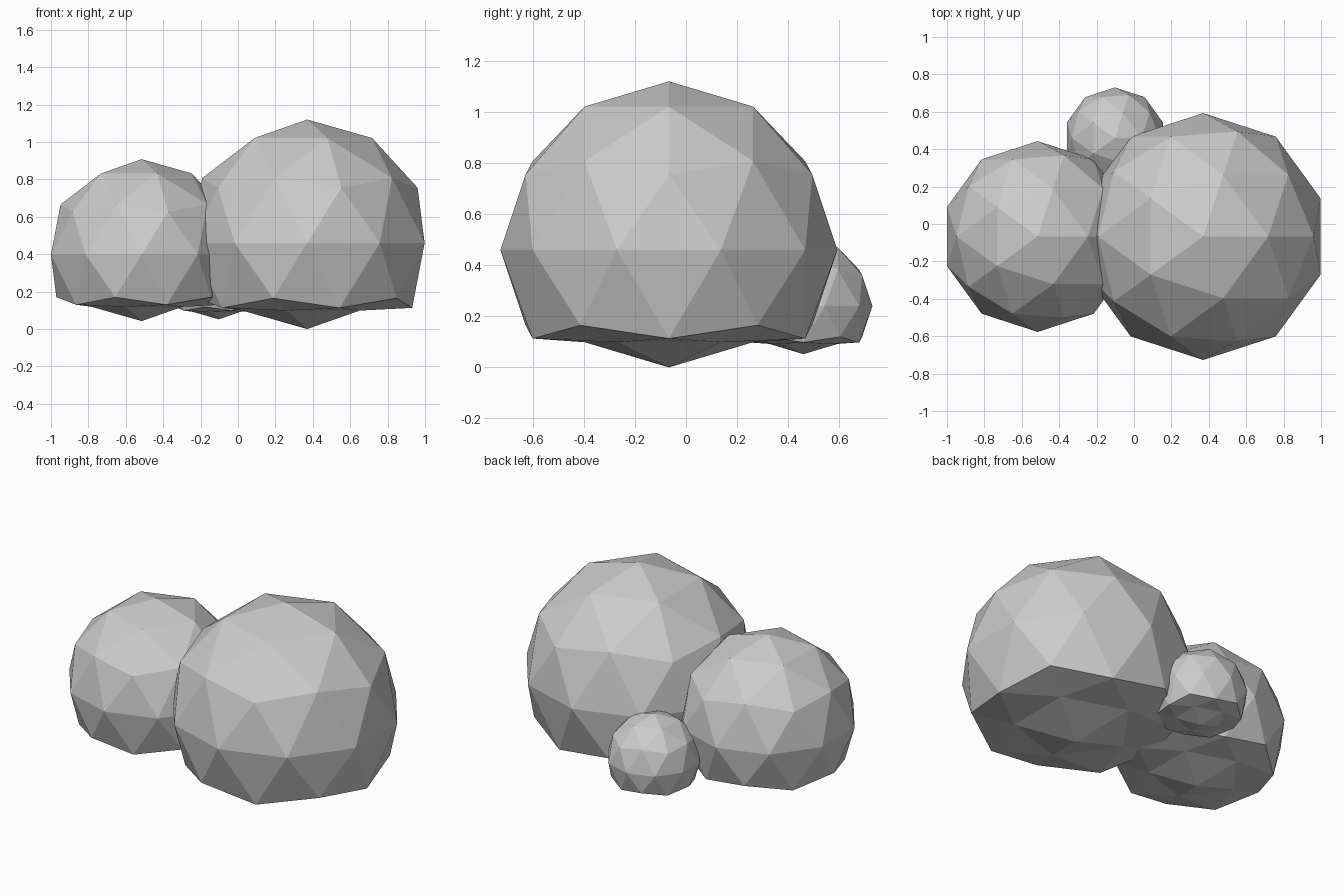
import bpy

if "Cube" in bpy.data.objects:
    bpy.data.objects.remove(bpy.data.objects["Cube"])


def boulder(name, radius, center):
    """Low-poly rock: faceted ball with its underside pushed up."""
    bpy.ops.mesh.primitive_ico_sphere_add(subdivisions=2, radius=radius, location=center)
    ob = bpy.context.object
    ob.name = name
    # Raise the bottom cap to make a shallow base
    for v in ob.data.vertices:
        if v.co.z < -0.6 * radius:
            v.co.z += 0.303 * radius
    return ob


# Cluster of three overlapping rocks
boulder("large_rock", 0.66, (0.37, -0.067, 0.46))
boulder("medium_rock", 0.51, (-0.515, -0.067, 0.398))
boulder("small_rock", 0.27, (-0.102, 0.46, 0.24))
